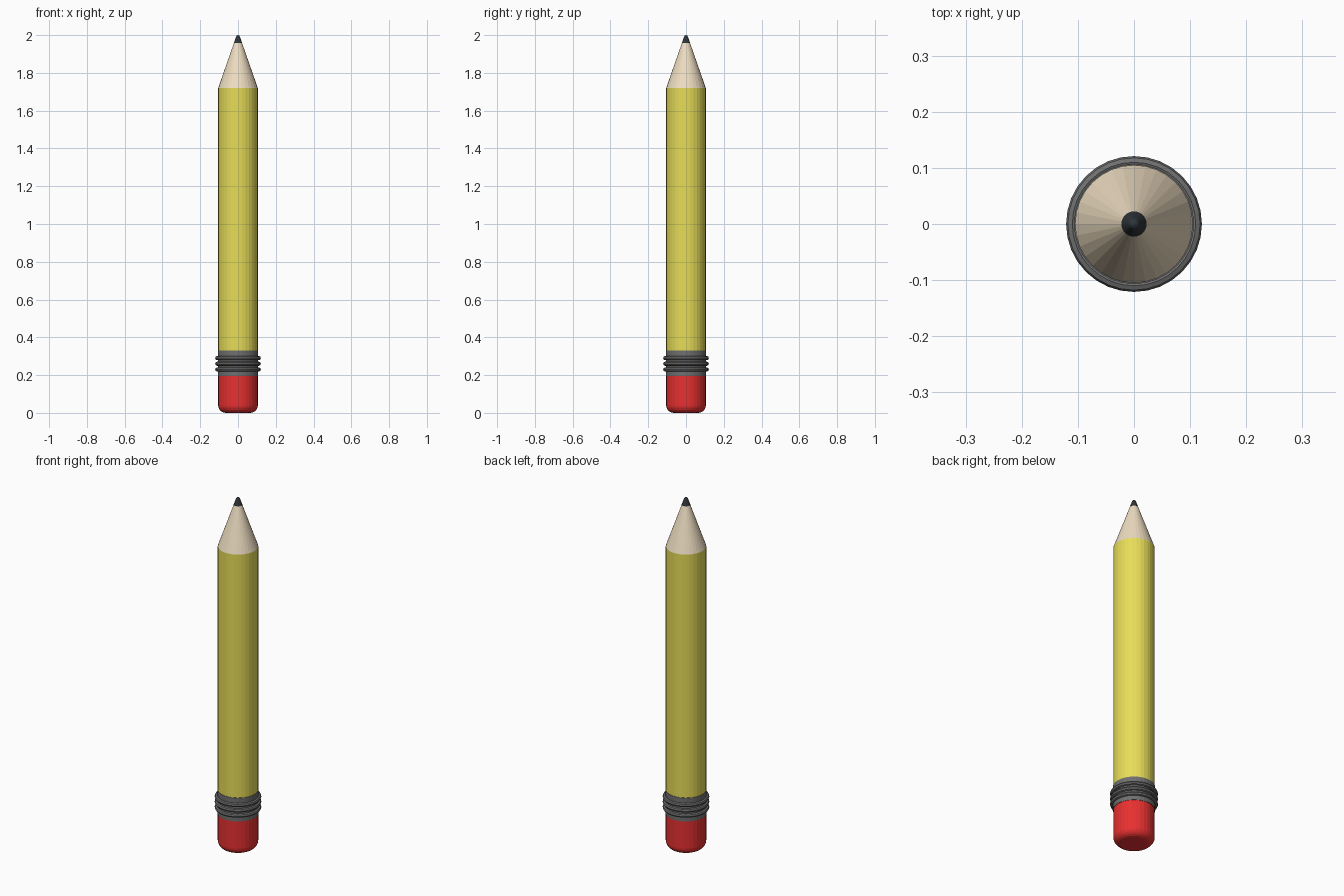
import bpy
import bmesh
import math

if "Cube" in bpy.data.objects:
    bpy.data.objects.remove(bpy.data.objects["Cube"])

SIDES = 32


def material(name, color):
    m = bpy.data.materials.new(name)
    m.diffuse_color = (*color, 1)
    m.use_nodes = True
    m.node_tree.nodes["Principled BSDF"].inputs["Base Color"].default_value = m.diffuse_color
    return m


def lathe(name, profile, mat):
    """Revolve a (radius, z) profile into a closed solid."""
    bm = bmesh.new()
    rings = []
    for r, z in profile:
        rings.append([bm.verts.new((r * math.cos(2 * math.pi * i / SIDES),
                                    r * math.sin(2 * math.pi * i / SIDES), z))
                      for i in range(SIDES)])
    for low, high in zip(rings, rings[1:]):
        for i in range(SIDES):
            j = (i + 1) % SIDES
            bm.faces.new((low[i], low[j], high[j], high[i]))
    bm.faces.new(rings[0][::-1])
    bm.faces.new(rings[-1])
    mesh = bpy.data.meshes.new(name)
    bm.to_mesh(mesh)
    bm.free()
    obj = bpy.data.objects.new(name, mesh)
    bpy.context.collection.objects.link(obj)
    mesh.materials.append(mat)
    return obj


yellow = material("yellow_paint", (0.80, 0.72, 0.10))
wood = material("bare_wood", (0.85, 0.72, 0.53))
lead = material("graphite", (0.03, 0.035, 0.04))
metal = material("dark_metal", (0.16, 0.16, 0.16))
red = material("red_rubber", (0.80, 0.03, 0.03))

# Eraser with a rounded lower edge
R, B = 0.105, 0.04
edge = [(R - B + B * math.sin(a), B - B * math.cos(a))
        for a in (math.pi / 2 * k / 5 for k in range(6))]
lathe("eraser", edge + [(R, 0.2)], red)

# Metal sleeve and its three raised ridges
lathe("ferrule", [(0.107, 0.195), (0.107, 0.33)], metal)
for n, z in enumerate((0.23, 0.26, 0.29)):
    bpy.ops.mesh.primitive_torus_add(major_radius=0.11, minor_radius=0.011,
                                     major_segments=SIDES, minor_segments=8,
                                     location=(0, 0, z))
    ridge = bpy.context.object
    ridge.name = f"ferrule_ridge_{n + 1}"
    ridge.data.materials.append(metal)

# Painted shaft, sharpened wood and graphite tip
lathe("shaft", [(R, 0.33), (R, 1.72)], yellow)
lathe("sharpened_wood", [(R, 1.72), (0.022, 1.957)], wood)
lathe("graphite_tip", [(0.0225, 1.957), (0.0105, 1.991), (0.007, 1.997), (0.002, 2.0)], lead)
